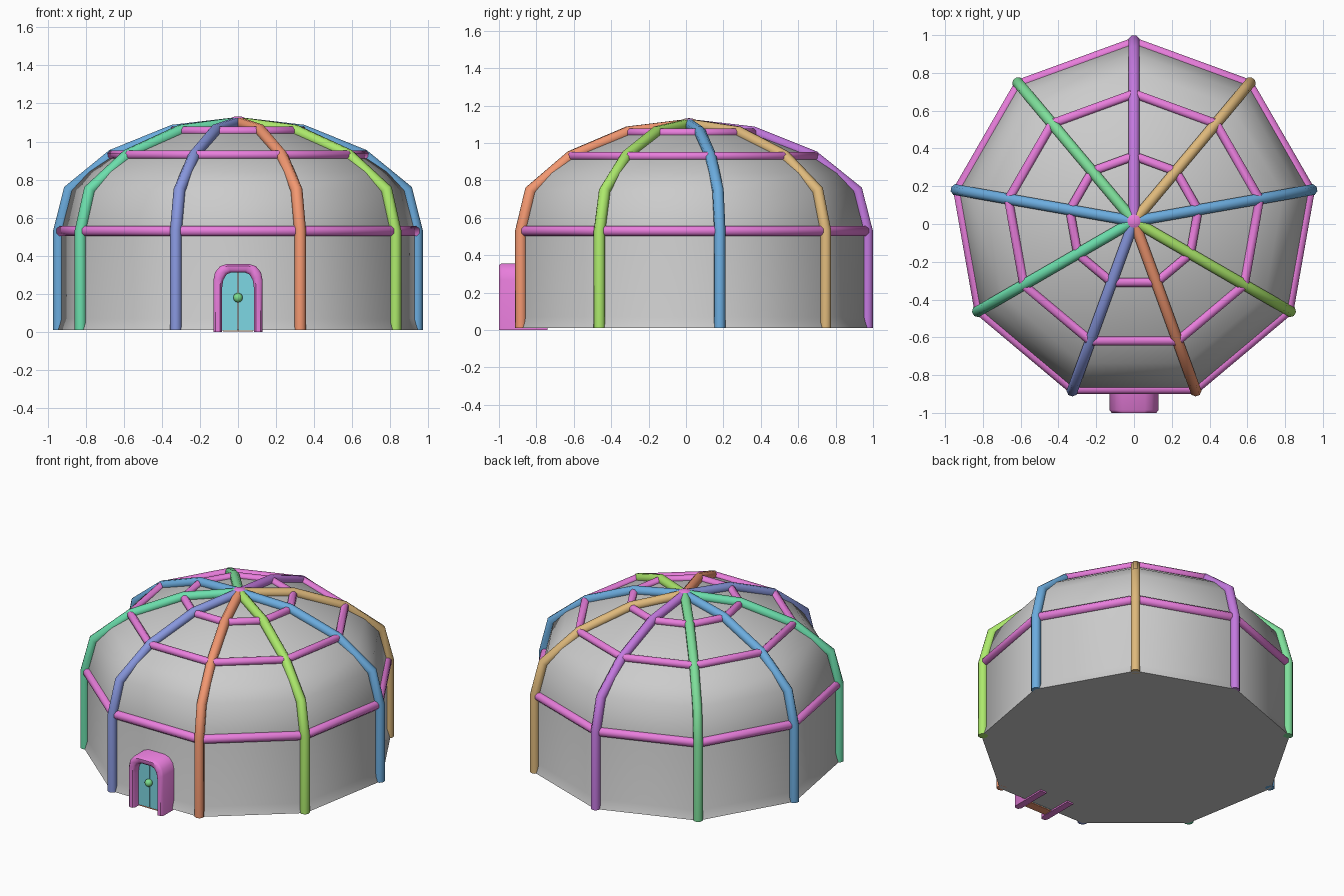
import bpy, bmesh
from math import sin, cos, pi, radians
from mathutils import Vector

if "Cube" in bpy.data.objects:
    bpy.data.objects.remove(bpy.data.objects["Cube"])

CY = 0.015                      # dome centre on y
ANG = [radians(90 + 40 * i) for i in range(9)]


def paint(ob, rgb):
    m = bpy.data.materials.new(ob.name + "_colour")
    m.diffuse_color = (*[c ** 2.2 for c in rgb], 1)
    m.use_nodes = True
    m.node_tree.nodes["Principled BSDF"].inputs["Base Color"].default_value = m.diffuse_color
    ob.data.materials.append(m)


def finish(name, bm, rgb=None, smooth=40):
    bmesh.ops.recalc_face_normals(bm, faces=bm.faces)
    me = bpy.data.meshes.new(name)
    bm.to_mesh(me)
    bm.free()
    ob = bpy.data.objects.new(name, me)
    bpy.context.collection.objects.link(ob)
    if rgb:
        paint(ob, rgb)
    bpy.ops.object.select_all(action='DESELECT')
    ob.select_set(True)
    bpy.context.view_layer.objects.active = ob
    bpy.ops.object.shade_smooth_by_angle(angle=radians(smooth))
    return ob


def tube(name, path, normal, r, rgb, closed=False, sides=8):
    """Mitred round tube along a path lying in one plane."""
    bm, n, loops = bmesh.new(), len(path), []
    for i, p in enumerate(path):
        a = (p - path[i - 1]).normalized() if closed or i else None
        b = (path[(i + 1) % n] - p).normalized() if closed or i < n - 1 else None
        a, b = a or b, b or a
        t = (a + b).normalized()
        side = normal.cross(t).normalized() / max(t.dot(a), 0.3)
        loops.append([bm.verts.new(p + r * (cos(k) * side + sin(k) * normal))
                      for k in [2 * pi * (j + 0.5) / sides for j in range(sides)]])
    for i in range(n if closed else n - 1):
        A, B = loops[i], loops[(i + 1) % n]
        for j in range(sides):
            k = (j + 1) % sides
            bm.faces.new((A[j], A[k], B[k], B[j]))
    if not closed:
        bm.faces.new(loops[0])
        bm.faces.new(loops[-1])
    return finish(name, bm, rgb, 50)


def polar(r, a, z):
    return Vector((r * cos(a), CY + r * sin(a), z))


# Nine-sided shell with a slightly flared foot and a floor
bm = bmesh.new()
rows = [(0.965, 0.01), (0.945, 0.07), (0.945, 0.53), (0.89, 0.745),
        (0.80, 0.84), (0.67, 0.925), (0.345, 1.05)]
rings = [[bm.verts.new(polar(r, a, z)) for a in ANG] for r, z in rows]
for A, B in zip(rings, rings[1:]):
    for j in range(9):
        k = (j + 1) % 9
        bm.faces.new((A[j], A[k], B[k], B[j]))
tip = bm.verts.new((0, CY, 1.09))
for j in range(9):
    bm.faces.new((rings[-1][j], rings[-1][(j + 1) % 9], tip))
bm.faces.new(rings[0])
finish("dome_shell", bm, smooth=100)

# Ribs, each its own colour
BLUE = (0.42, 0.67, 0.87)
rib_colours = [(0.76, 0.47, 0.87), (0.49, 0.87, 0.60), BLUE, (0.42, 0.87, 0.67),
               (0.53, 0.59, 0.87), (0.95, 0.59, 0.44), (0.67, 0.91, 0.42),
               BLUE, (0.87, 0.72, 0.48)]
rib = [(0.955, 0.01), (0.955, 0.53), (0.90, 0.745), (0.67, 0.93), (0.345, 1.06), (0, 1.10)]
for i, (a, c) in enumerate(zip(ANG, rib_colours)):
    tube(f"rib_{i + 1}", [polar(r, a, z) for r, z in rib],
         Vector((-sin(a), cos(a), 0)), 0.031, c)

# Horizontal rings
PINK = (0.91, 0.49, 0.86)
for name, r, z, w in [("lower_ring", 0.945, 0.53, 0.029), ("middle_ring", 0.675, 0.93, 0.025),
                      ("upper_ring", 0.345, 1.055, 0.025)]:
    tube(name, [polar(r, a, z) for a in ANG], Vector((0, 0, 1)), w, PINK, True)

# Hub at the crown
bm = bmesh.new()
bmesh.ops.create_uvsphere(bm, u_segments=16, v_segments=8, radius=0.055)
for v in bm.verts:
    v.co = Vector((v.co.x, v.co.y + CY, v.co.z * 0.6 + 1.10))
finish("crown_hub", bm, PINK, 60)


def arch(half, shoulder, top):
    """Right half of an arch outline, mirrored to the left."""
    h = top - shoulder
    right = [(half, 0), (half, shoulder)] + [
        (half * 0.45 + half * 0.55 * cos(t), shoulder + h * sin(t))
        for t in (pi / 6, pi / 3, pi / 2)]
    return right + [(-x, z) for x, z in reversed(right)]


# Door surround reaching into the shell
bm = bmesh.new()
outer, inner = arch(0.13, 0.27, 0.357), arch(0.083, 0.235, 0.312)
grid = [[bm.verts.new((x, y, z)) for x, z in prof] for prof, y in
        [(inner, -0.74), (inner, -0.985), (arch(0.095, 0.24, 0.325), -1.0),
         (arch(0.118, 0.265, 0.347), -1.0), (outer, -0.985), (outer, -0.74)]]
for A, B in zip(grid, grid[1:] + grid[:1]):
    for j in range(len(A) - 1):
        bm.faces.new((A[j], A[j + 1], B[j + 1], B[j]))
for j in (0, -1):
    bm.faces.new([g[j] for g in grid])
finish("door_surround", bm, PINK, 50)

# Two door leaves with a thin gap between them
for name, s in (("door_leaf_right", 1), ("door_leaf_left", -1)):
    bm = bmesh.new()
    prof = [(0.002, 0.008)] + [(x, max(z, 0.008)) for x, z in arch(0.084, 0.235, 0.313)[:5]] + [(0.002, 0.313)]
    f = bm.faces.new([bm.verts.new((s * x, -0.95, z)) for x, z in prof])
    ext = bmesh.ops.extrude_face_region(bm, geom=[f])
    for v in ext["geom"]:
        if isinstance(v, bmesh.types.BMVert):
            v.co.y += 0.06
    finish(name, bm, (0.49, 0.84, 0.89))

# Door knob
bm = bmesh.new()
bmesh.ops.create_uvsphere(bm, u_segments=12, v_segments=8, radius=0.025)
bmesh.ops.translate(bm, verts=bm.verts, vec=(0, -0.96, 0.18))
finish("door_knob", bm, (0.49, 0.87, 0.55), 60)

# Threshold under the door
bm = bmesh.new()
bmesh.ops.create_cube(bm, size=1)
for v in bm.verts:
    v.co = Vector((v.co.x * 0.16, v.co.y * 0.06 - 0.92, v.co.z * 0.006 + 0.004))
finish("threshold", bm, (0.95, 0.59, 0.44))
